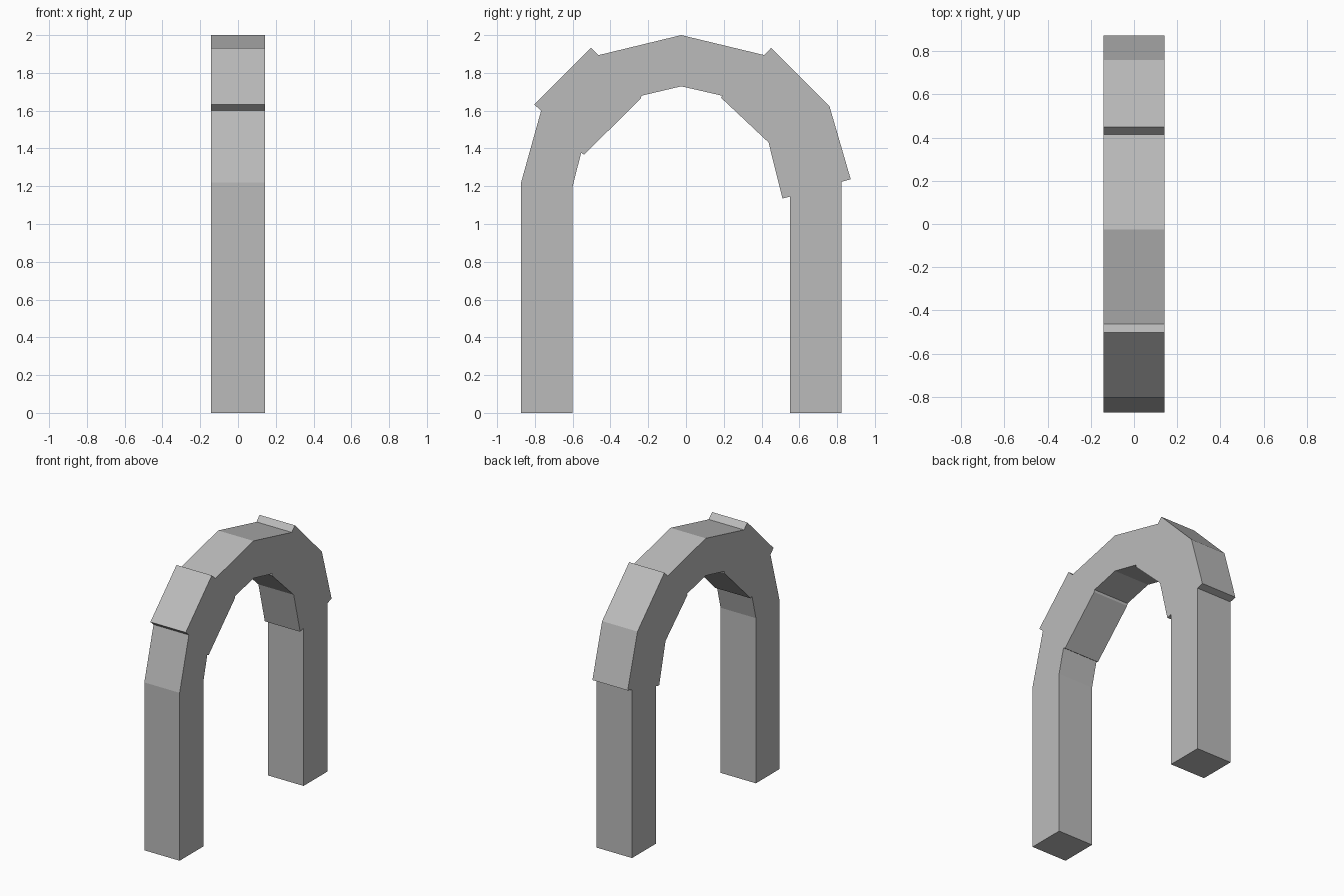
import bpy, bmesh

cube = bpy.data.objects.get("Cube")
if cube:
    bpy.data.objects.remove(cube, do_unlink=True)

HALF_WIDTH = 0.142

# Plain grey stone
stone = bpy.data.materials.new("grey_stone")
stone.use_nodes = True
colour = (0.5, 0.5, 0.5, 1)
stone.diffuse_color = colour
stone.node_tree.nodes["Principled BSDF"].inputs["Base Color"].default_value = colour

# Outer edge of the arch, from the front foot over the crown to the back foot (y, z)
outer = [(-0.873, 0), (-0.873, 1.22), (-0.767, 1.6), (-0.803, 1.632), (-0.503, 1.932),
         (-0.463, 1.894), (-0.025, 2), (0.415, 1.894), (0.45, 1.932), (0.76, 1.622),
         (0.872, 1.237), (0.822, 1.223), (0.822, 0)]
# Inner edge, from the back foot to the front foot
inner = [(0.55, 0), (0.55, 1.145), (0.511, 1.135), (0.437, 1.432), (0.186, 1.668),
         (0.192, 1.679), (-0.025, 1.729), (-0.236, 1.679), (-0.24, 1.663),
         (-0.54, 1.367), (-0.555, 1.377), (-0.6, 1.2), (-0.6, 0)]


def extrude_profile(name, points, half_width, material):
    """Extrude a closed y-z outline evenly to both sides of x = 0."""
    bm = bmesh.new()
    face = bm.faces.new([bm.verts.new((-half_width, y, z)) for y, z in points])
    extruded = bmesh.ops.extrude_face_region(bm, geom=[face], use_keep_orig=True)
    verts = [v for v in extruded["geom"] if isinstance(v, bmesh.types.BMVert)]
    bmesh.ops.translate(bm, verts=verts, vec=(2 * half_width, 0, 0))
    bmesh.ops.recalc_face_normals(bm, faces=bm.faces)
    mesh = bpy.data.meshes.new(name)
    bm.to_mesh(mesh)
    bm.free()
    mesh.materials.append(material)
    obj = bpy.data.objects.new(name, mesh)
    bpy.context.collection.objects.link(obj)
    return obj


# Stepped stone arch with both legs
extrude_profile("stone_arch", outer + inner, HALF_WIDTH, stone)
